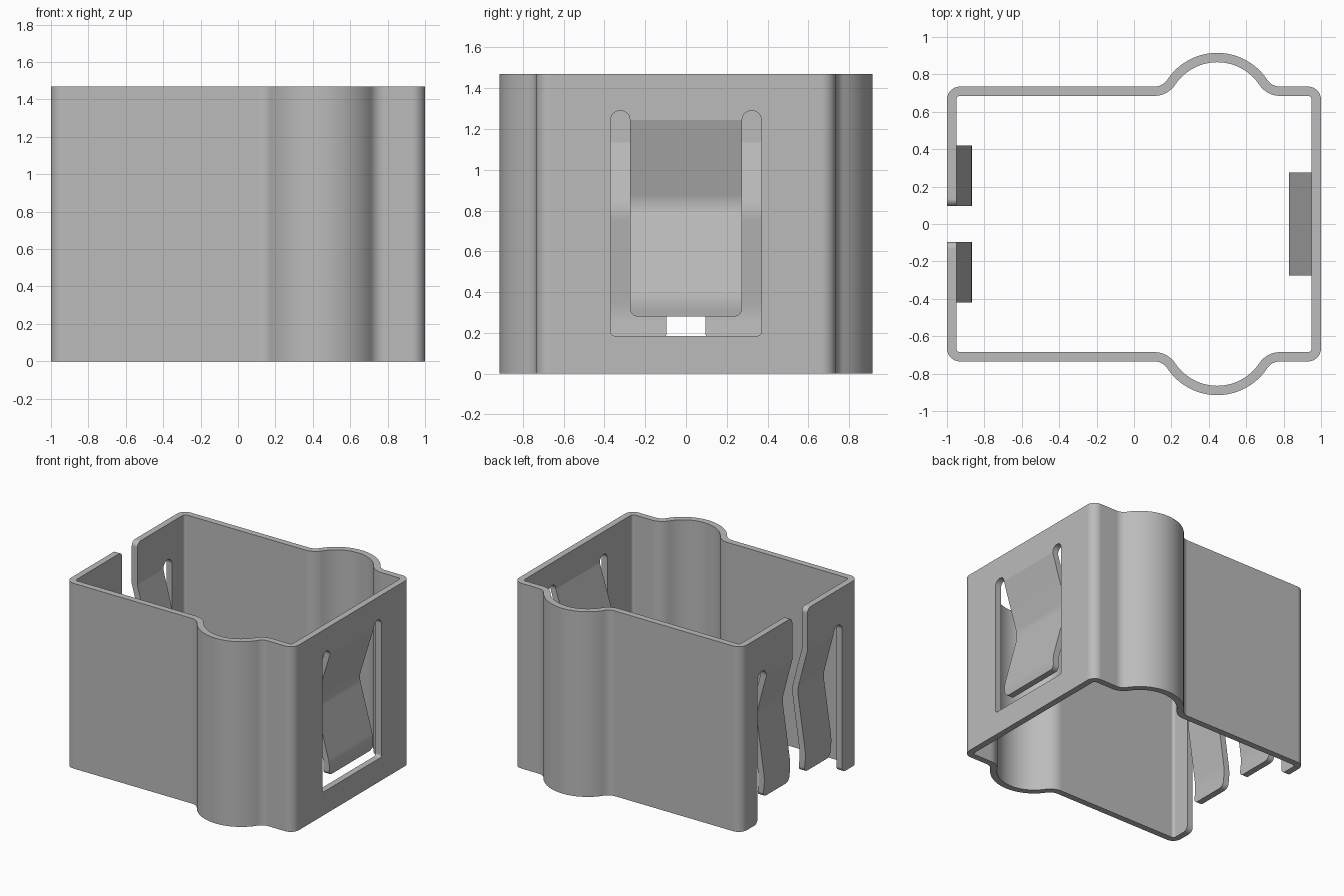
import bpy, bmesh, math

HEIGHT, WALL = 1.47, 0.05

if "Cube" in bpy.data.objects:
    bpy.data.objects.remove(bpy.data.objects["Cube"])

# One plain grey for the whole clip
grey = bpy.data.materials.new("light grey")
grey.use_nodes = True
grey.diffuse_color = (0.5, 0.5, 0.5, 1)
grey.node_tree.nodes["Principled BSDF"].inputs["Base Color"].default_value = (0.5, 0.5, 0.5, 1)


def new_object(name, bm):
    bmesh.ops.recalc_face_normals(bm, faces=bm.faces)
    mesh = bpy.data.meshes.new(name)
    bm.to_mesh(mesh)
    bm.free()
    mesh.materials.append(grey)
    obj = bpy.data.objects.new(name, mesh)
    bpy.context.collection.objects.link(obj)
    return obj


def activate(obj):
    bpy.ops.object.select_all(action='DESELECT')
    obj.select_set(True)
    bpy.context.view_layer.objects.active = obj


def finish(obj):
    activate(obj)
    bpy.ops.object.shade_smooth_by_angle(angle=math.radians(30))
    weighted = obj.modifiers.new("even shading", 'WEIGHTED_NORMAL')
    weighted.keep_sharp = True


def arc(cx, cy, r, start, end, steps=8):
    angles = [math.radians(start + (end - start) * i / steps) for i in range(steps + 1)]
    return [(cx + r * math.cos(a), cy + r * math.sin(a)) for a in angles]


# Wall outline: rounded corners and one bulge on each long side
BULGE_X, BULGE_Y, BULGE_R = 0.445, 0.595, 0.32
SPAN, FILLET = 0.335, 0.082
FILLET_Y = 0.735 + FILLET
lean = math.degrees(math.atan2(FILLET_Y - BULGE_Y, SPAN))


def outline(inset):
    side = arc(-0.93, 0.665, 0.07 - inset, 180, 90)
    side += arc(BULGE_X - SPAN, FILLET_Y, FILLET + inset, 270, 360 - lean)
    side += arc(BULGE_X, BULGE_Y, BULGE_R - inset, 180 - lean, lean, 24)[1:-1]
    side += arc(BULGE_X + SPAN, FILLET_Y, FILLET + inset, 180 + lean, 270)
    side += arc(0.93, 0.665, 0.07 - inset, 90, 0)
    return side + [(x, -y) for x, y in reversed(side)]


def make_shell():
    bm = bmesh.new()
    rings = [[bm.verts.new((x, y, z)) for x, y in outline(inset)]
             for inset, z in ((0, 0), (0, HEIGHT), (WALL, HEIGHT), (WALL, 0))]
    count = len(rings[0])
    for k in range(4):
        a, b = rings[k], rings[(k + 1) % 4]
        for i in range(count):
            j = (i + 1) % count
            bm.faces.new((a[i], a[j], b[j], b[i]))
    return new_object("clip_wall", bm)


def cut(obj, name, half, x):
    """Cut a left-right symmetric opening, given as half an outline in y and z."""
    points = half + [(-y, z) for y, z in reversed(half)]
    bm = bmesh.new()
    face = bm.faces.new([bm.verts.new((x - 0.06, y, z)) for y, z in points])
    ext = bmesh.ops.extrude_face_region(bm, geom=[face])
    verts = [v for v in ext["geom"] if isinstance(v, bmesh.types.BMVert)]
    bmesh.ops.translate(bm, verts=verts, vec=(0.12, 0, 0))
    cutter = new_object(name, bm)
    cutter.hide_render = True
    activate(obj)
    mod = obj.modifiers.new(name, 'BOOLEAN')
    mod.operation, mod.solver, mod.object = 'DIFFERENCE', 'EXACT', cutter
    bpy.ops.object.modifier_apply(modifier=mod.name)
    bpy.data.objects.remove(cutter)


def rounded_path(points, reach=0.05):
    """Soften each bend of a (z, offset) path."""
    path = [points[0]]
    for p, q, r in zip(points, points[1:], points[2:]):
        ends = []
        for o in (p, r):
            t = reach / math.dist(o, q)
            ends.append([q[k] + (o[k] - q[k]) * t for k in (0, 1)])
        for i in range(5):
            t = i / 4
            path.append(tuple((1 - t) ** 2 * ends[0][k] + 2 * t * (1 - t) * q[k]
                              + t * t * ends[1][k] for k in (0, 1)))
    return path + [points[-1]]


def make_tongue(name, side, y0, y1, points, radius=0.04):
    """Bent spring strip with rounded lower corners; side is the sign of x."""
    path = rounded_path(points)
    (za, oa), (zb, ob) = path[-2:]
    rows = [(z, off, 0) for z, off in path[:-1]]
    for i in range(7):
        a = math.radians(15 * i)
        z = zb + radius * (1 - math.sin(a))
        rows.append((z, ob + (oa - ob) * (z - zb) / (za - zb), radius * (1 - math.cos(a))))
    bm = bmesh.new()
    loops = []
    for z, off, trim in rows:
        outer, inner = side * (1 - off), side * (1 - WALL - off)
        loops.append([bm.verts.new(c) for c in (
            (outer, y0 + trim, z), (outer, y1 - trim, z),
            (inner, y1 - trim, z), (inner, y0 + trim, z))])
    for a, b in zip(loops, loops[1:]):
        for i in range(4):
            j = (i + 1) % 4
            bm.faces.new((a[i], a[j], b[j], b[i]))
    bm.faces.new(loops[0])
    bm.faces.new(loops[-1])
    finish(new_object(name, bm))


shell = make_shell()

# Closed window around the single wide tongue
WINDOW_TOP = 1.243
window = arc(0.35, 0.205, 0.02, 270, 360, 4)
window += arc(0.3225, WINDOW_TOP, 0.0475, 0, 180, 12)
cut(shell, "window_cutter", window, 0.975)

# Split wall: central gap, two slots open at the bottom, rounded free corners
SLOT_TOP = 1.135
split = [(0.57, -0.1)] + arc(0.57, 0.04, 0.04, 270, 180, 6)[0:]
split = [(0.57, -0.1)] + arc(0.57, 0.04, 0.04, 270, 180, 6)
split += arc(0.475, SLOT_TOP, 0.055, 0, 180, 12)
split += [(0.095, SLOT_TOP)] + arc(0.135, HEIGHT - 0.04, 0.04, 180, 90, 6)
split += [(0.135, HEIGHT + 0.1)]
# The lower lip of the post is widened, so the slot edge meets it at the arc end
cut(shell, "split_cutter", split, -0.975)
finish(shell)

# Spring tongues
make_tongue("wide_tongue", 1, -0.275, 0.275,
            [(WINDOW_TOP, 0), (WINDOW_TOP - 0.02, 0.002), (0.83, 0.127), (0.36, 0), (0.28, 0.012)][:1]
            + [(0.83, 0.128), (0.36, 0), (0.28, 0.012)])
for name, sign in (("back_tongue", 1), ("front_tongue", -1)):
    y0, y1 = sorted((sign * 0.095, sign * 0.42))
    make_tongue(name, -1, y0, y1,
                [(SLOT_TOP, 0), (0.8, 0.088), (0.3, 0.015), (0.16, 0.03)])
